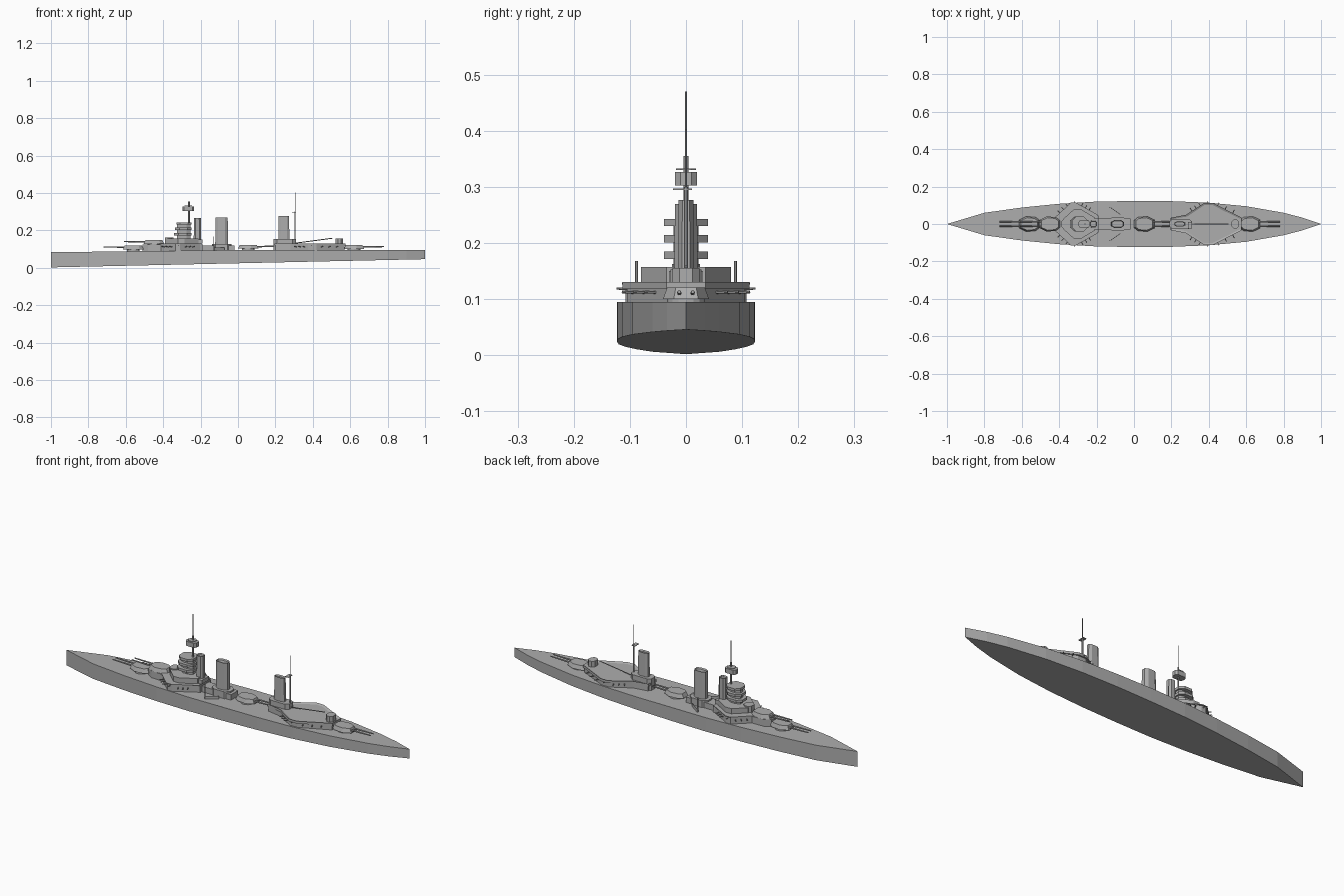
import bpy, bmesh
from math import radians
from mathutils import Vector

cube = bpy.data.objects.get("Cube")
if cube:
    bpy.data.objects.remove(cube)


def make_material(name, rgb):
    m = bpy.data.materials.new(name)
    m.use_nodes = True
    m.diffuse_color = (*rgb, 1)
    m.node_tree.nodes["Principled BSDF"].inputs["Base Color"].default_value = (*rgb, 1)
    return m


GREY = make_material("ship grey", (0.42, 0.42, 0.42))


def finish(name, bm):
    bmesh.ops.recalc_face_normals(bm, faces=bm.faces)
    mesh = bpy.data.meshes.new(name)
    bm.to_mesh(mesh)
    bm.free()
    mesh.materials.append(GREY)
    ob = bpy.data.objects.new(name, mesh)
    bpy.context.collection.objects.link(ob)
    return ob


def mirrored(half):
    """Close a half outline (y >= 0, running along x) across the centreline."""
    return half + [(x, -y) for x, y in reversed(half) if y > 0]


def prism(name, half, z0, z1, taper=1.0, well=None):
    """Upright solid from a mirrored outline; z0, z1 may depend on x."""
    pts = mirrored(half)
    low = z0 if callable(z0) else lambda x: z0
    high = z1 if callable(z1) else lambda x: z1
    cx = (min(p[0] for p in pts) + max(p[0] for p in pts)) / 2
    bm = bmesh.new()
    bot = [bm.verts.new((x, y, low(x))) for x, y in pts]
    top = [bm.verts.new((cx + (x - cx) * taper, y * taper, high(x))) for x, y in pts]
    n = len(pts)
    bm.faces.new(bot)
    lid = bm.faces.new(top)
    for i in range(n):
        bm.faces.new((bot[i], bot[(i + 1) % n], top[(i + 1) % n], top[i]))
    if well:
        rim, depth = well
        bm.normal_update()
        bmesh.ops.recalc_face_normals(bm, faces=bm.faces)
        bmesh.ops.inset_region(bm, faces=[lid], thickness=rim)
        bmesh.ops.translate(bm, verts=lid.verts, vec=(0, 0, -depth))
    return finish(name, bm)


def box(name, x0, x1, y, z0, z1, taper=1.0):
    return prism(name, [(x0, y), (x1, y)], z0, z1, taper)


def octagon(name, x0, x1, y, z0, z1, cut=0.3, taper=1.0):
    c = (x1 - x0) * cut
    return prism(name, [(x0, y * 0.5), (x0 + c, y), (x1 - c, y), (x1, y * 0.5)], z0, z1, taper)


def rod(name, a, b, r, sides=8, r2=None):
    a, b = Vector(a), Vector(b)
    bm = bmesh.new()
    bmesh.ops.create_cone(bm, cap_ends=True, segments=sides, radius1=r,
                          radius2=r if r2 is None else r2, depth=(b - a).length)
    ob = finish(name, bm)
    ob.location = (a + b) / 2
    ob.rotation_mode = 'QUATERNION'
    ob.rotation_quaternion = (b - a).to_track_quat('Z', 'Y')
    return ob


def block(name, centre, size, turn=0):
    bm = bmesh.new()
    bmesh.ops.create_cube(bm, size=1)
    bmesh.ops.scale(bm, vec=size, verts=bm.verts)
    ob = finish(name, bm)
    ob.location = centre
    ob.rotation_euler.z = radians(turn)
    return ob


def deck(x):
    return 0.095 + 0.012 * min(x, 0)


# Hull
prism("hull", [(-1, 0), (-.8, .06), (-.6, .088), (-.4, .108), (-.2, .12), (0, .123),
               (.2, .122), (.4, .114), (.6, .095), (.8, .06), (.9, .034), (1, 0)],
      lambda x: 0.024 + 0.022 * x, deck)


# Main gun turrets: facing is -1 toward the bow, 1 toward the stern
def turret(name, cx, facing, z):
    def f(dx):
        return cx + facing * dx
    rod(name + "_barbette", (cx, 0, 0.08), (cx, 0, z + .003), 0.034, 16)
    prism(name + "_house", [(f(-.055), .02), (f(-.035), .036), (f(.015), .041), (f(.055), .022)],
          z, z + 0.021, 0.82)
    for y in (-.012, .012):
        rod(name + "_barrel", (f(.03), y, z + .011), (f(.16), y, z + .013), .0045, 8, .003)


turret("forward_turret", -.56, -1, .099)
turret("raised_turret", -.45, -1, .127)
turret("middle_turret", .055, 1, .102)
turret("aft_turret", .62, 1, .1)

# Forward superstructure
prism("raised_turret_deck", [(-.51, .015), (-.48, .035), (-.38, .04)], .08, .125)
prism("forward_house", [(-.42, .03), (-.335, .108), (-.31, .108), (-.2, .045), (-.19, .045)],
      .08, .126)
prism("forward_house_deck", [(-.425, .033), (-.338, .114), (-.31, .114), (-.195, .05)], .126, .13)
prism("bridge_base", [(-.38, .025), (-.32, .08), (-.285, .08), (-.21, .035)], .13, .157)
octagon("conning_tower", -.39, -.345, .025, .13, .163)
octagon("bridge_tower", -.325, -.255, .022, .157, .238)
for i, z in enumerate((.172, .201, .23)):
    octagon("bridge_platform", -.342 + .006 * i, -.248, .039, z, z + .013, .25)

# Midship deckhouse and funnel bases
box("midship_house", -.2, -.02, .03, .085, .12)
octagon("midship_step", -.14, -.035, .035, .085, .128, .2)
box("funnel_base", -.245, -.19, .03, .13, .15)

# Funnels with recessed tops
for name, x0, x1, y, z0, z1 in (("front_funnel", -.237, -.198, .018, .12, .267),
                                ("middle_funnel", -.122, -.053, .021, .11, .27),
                                ("aft_funnel", .215, .275, .014, .12, .277)):
    c = (x1 - x0) * .22
    prism(name, [(x0, y * .5), (x0 + c, y), (x1 - c, y), (x1, y * .5)], z0, z1, .94, (.003, .008))

# Aft superstructure with a sunken boat well
prism("aft_house", [(.2, .03), (.28, .045), (.375, .105), (.42, .105), (.57, .032)], .085, .126)
prism("aft_house_deck", [(.195, .033), (.28, .05), (.375, .113), (.42, .113), (.575, .035)],
      .118, .131, 1, (.02, .009))
octagon("aft_funnel_base", .19, .31, .028, .085, .153, .15)
octagon("aft_control_tower", .522, .562, .024, .125, .156)

# Secondary guns and gun ports along the angled house sides
for s in (-1, 1):
    for ax, ay, bx, by in ((-.395, .053, -.35, .095), (-.285, .095, -.24, .069),
                           (.31, .064, .36, .095), (.44, .096, .53, .052)):
        direction = Vector((by - ay, -(bx - ax))).normalized()
        if direction.y < 0:
            direction = -direction
        for t in (.05, .5, .95):
            x, y = ax + (bx - ax) * t, ay + (by - ay) * t
            rod("secondary_gun", (x, s * y, .112),
                (x + direction.x * .022, s * (y + direction.y * .022), .113), .0025, 6)
    for x in (-.32, .395):
        rod("side_gun", (x, s * .1, .118), (x, s * .124, .119), .002, 6)

    # Boat derricks and low screens amidships
    rod("derrick_post", (-.13, s * .088, .09), (-.13, s * .088, .168), .0025, 6)
    block("deck_screen", (-.1, s * .07, .1), (.065, .003, .016), -35 * s)

# Foremast with spotting top
rod("foremast_lower", (-.262, 0, .23), (-.262, 0, .355), .0045)
rod("foremast_upper", (-.262, 0, .35), (-.262, 0, .47), .0015, 6)
octagon("spotting_top", -.297, -.235, .02, .303, .327, .15)
octagon("spotting_top_roof", -.285, -.247, .018, .33, .333, .2)

# Aft mast, crosstree and boat boom
rod("aft_mast_lower", (.305, 0, .13), (.305, 0, .3), .0035)
rod("aft_mast_upper", (.305, 0, .295), (.305, 0, .402), .0015, 6)
block("aft_crosstree", (.3, -.006, .296), (.02, .034, .003))
rod("boat_boom", (.31, 0, .132), (.505, 0, .158), .0025, 6)
